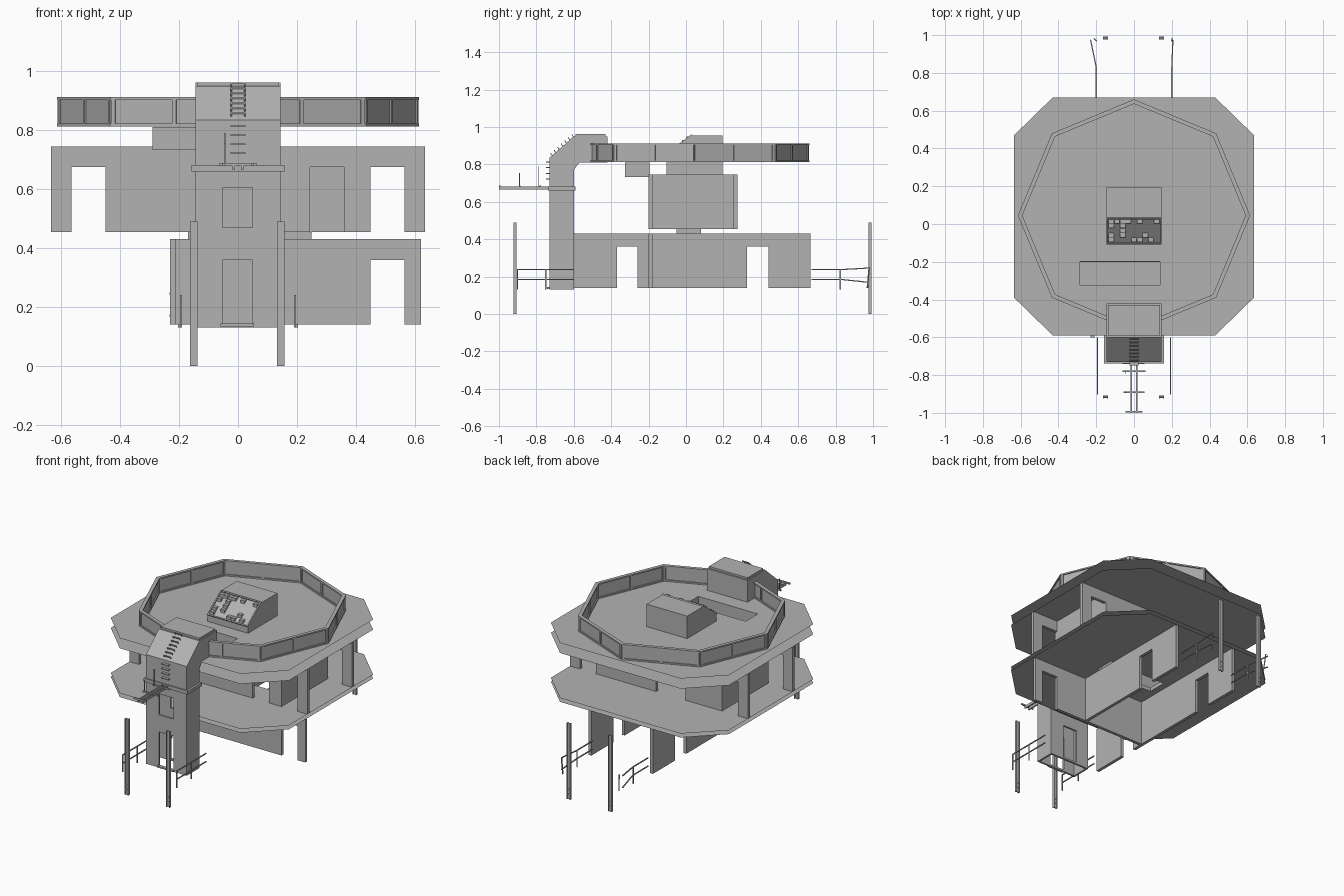
import bpy, bmesh, math, random
from mathutils import Vector, Matrix

if "Cube" in bpy.data.objects:
    bpy.data.objects.remove(bpy.data.objects["Cube"])
random.seed(4)

grey = bpy.data.materials.new("plain grey")
grey.use_nodes = True
grey.diffuse_color = (0.45, 0.45, 0.45, 1)
grey.node_tree.nodes["Principled BSDF"].inputs["Base Color"].default_value = grey.diffuse_color


def finish(name, bm, closed=True):
    if closed:
        bmesh.ops.recalc_face_normals(bm, faces=bm.faces)
    mesh = bpy.data.meshes.new(name)
    bm.to_mesh(mesh)
    bm.free()
    mesh.materials.append(grey)
    obj = bpy.data.objects.new(name, mesh)
    bpy.context.collection.objects.link(obj)
    return obj


def add_box(bm, lo, hi):
    lo, hi = Vector(lo), Vector(hi)
    size = hi - lo
    bmesh.ops.create_cube(bm, size=1, matrix=Matrix.Translation((lo + hi) / 2) @ Matrix.Diagonal((*size, 1)))


def boxes(name, pairs):
    bm = bmesh.new()
    for lo, hi in pairs:
        add_box(bm, lo, hi)
    return finish(name, bm)


def add_bar(bm, a, b, w):
    a, b = Vector(a), Vector(b)
    turn = (b - a).to_track_quat("Z", "Y").to_matrix().to_4x4()
    bmesh.ops.create_cube(bm, size=1, matrix=Matrix.Translation((a + b) / 2) @ turn
                          @ Matrix.Diagonal((w, w, (b - a).length, 1)))


def wall(name, axis, at, span, heights, openings=(), thick=0.02):
    """Wall running along x or y, with rectangular openings (start, end, bottom, top)."""
    z0, z1 = heights
    pieces, edge = [], span[0]
    for a, b, low, high in openings:
        pieces += [(edge, a, z0, z1), (a, b, z0, low), (a, b, high, z1)]
        edge = b
    pieces.append((edge, span[1], z0, z1))
    pairs = []
    for a, b, low, high in pieces:
        if b - a > 0.001 and high - low > 0.001:
            if axis == "x":
                pairs.append(((a, at, low), (b, at + thick, high)))
            else:
                pairs.append(((at, a, low), (at + thick, b, high)))
    return boxes(name, pairs)


def prism(name, profile, half):
    """Side outline in (y, z), extruded across x."""
    bm = bmesh.new()
    face = bm.faces.new([bm.verts.new((-half, y, z)) for y, z in profile])
    out = bmesh.ops.extrude_face_region(bm, geom=[face])
    bmesh.ops.translate(bm, vec=(half * 2, 0, 0), verts=[v for v in out["geom"] if isinstance(v, bmesh.types.BMVert)])
    return finish(name, bm)


def deck(name, z, hole):
    """Thin eight-sided deck with a rectangular stair opening."""
    x0, x1, y0, y1 = hole
    right = [(0.43, -0.59), (0.635, -0.39), (0.635, 0.47), (0.43, 0.67)]
    outline = right + [(-x, y) for x, y in reversed(right)]
    bm = bmesh.new()
    bm.faces.new([bm.verts.new((x, y, z)) for x, y in outline])
    for co, no in (((x0, 0, z), (1, 0, 0)), ((x1, 0, z), (1, 0, 0)), ((0, y0, z), (0, 1, 0)), ((0, y1, z), (0, 1, 0))):
        bmesh.ops.bisect_plane(bm, geom=bm.verts[:] + bm.edges[:] + bm.faces[:], plane_co=co, plane_no=no)
    inside = [f for f in bm.faces
              if x0 < f.calc_center_median().x < x1 and y0 < f.calc_center_median().y < y1]
    bmesh.ops.delete(bm, geom=inside, context="FACES")
    return finish(name, bm, closed=False)


# Decks and stair openings
upper_hole = (-0.29, 0.14, -0.325, -0.195)
lower_hole = (-0.17, 0.25, -0.05, 0.08)
deck("roof_deck", 0.81, upper_hole)
deck("roof_ceiling", 0.745, upper_hole)
deck("floor_deck", 0.455, lower_hole)
deck("floor_ceiling", 0.43, lower_hole)
for name, (x0, x1, y0, y1), low, high in (("upper_stairwell", upper_hole, 0.732, 0.81),
                                          ("lower_stairwell", lower_hole, 0.43, 0.455)):
    t = 0.003
    boxes(name, [((x0, y0, low), (x1, y0 + t, high)), ((x0, y1 - t, low), (x1, y1, high)),
                 ((x0, y0, low), (x0 + t, y1, high)), ((x1 - t, y0, low), (x1, y1, high))])

# Middle storey walls
mid = (0.455, 0.745)
top = 0.675
left_door, right_door = (-0.565, -0.45, mid[0], top), (0.45, 0.565, mid[0], top)
wall("middle_front_wall", "x", -0.2, (-0.635, 0.635), mid, [left_door, (0.245, 0.36, mid[0], top), right_door])
wall("middle_back_wall", "x", 0.255, (-0.635, 0.635), mid, [left_door, (-0.19, 0.02, mid[0], top), right_door])
for side, x in (("right", -0.45), ("left", 0.43)):
    wall("middle_" + side + "_wall", "y", x, (-0.18, 0.255), mid)

# Lower storey walls
low = (0.14, 0.43)
front_gap, back_gap = (-0.37, -0.26, 0.14, 0.36), (0.325, 0.44, 0.14, 0.36)
wall("lower_cross_wall", "x", -0.2, (-0.21, 0.62), low, [(0.45, 0.565, 0.14, 0.36)])
wall("lower_right_wall", "y", -0.23, (-0.6, 0.665), low, [front_gap, back_gap])
wall("lower_left_wall", "y", 0.21, (-0.2, 0.665), low, [back_gap])

# Hollow stair tower with doorways front and back
doorways = [(-0.053, 0.05, 0.142, 0.36), (-0.053, 0.05, 0.47, 0.605)]


def tower_wall(name, y, t=0.012):
    bm = bmesh.new()
    z = [0.13, 0.142, 0.36, 0.47, 0.605, 0.77]
    add_box(bm, (-0.145, y, z[0]), (-0.053, y + t, z[-1]))
    add_box(bm, (0.05, y, z[0]), (0.145, y + t, z[-1]))
    for a, b in zip(z[0::2], z[1::2]):
        add_box(bm, (-0.053, y, a), (0.05, y + t, b))
    finish(name, bm)


tower_wall("tower_front", -0.73)
tower_wall("tower_back", -0.612)
for side, x in (("right", -0.145), ("left", 0.133)):
    wall("tower_" + side + "_side", "y", x, (-0.718, -0.612), (0.13, 0.77), thick=0.012)
prism("tower_hood", [(-0.73, 0.77), (-0.73, 0.835), (-0.6, 0.95), (-0.42, 0.95), (-0.42, 0.81),
                     (-0.57, 0.81), (-0.6, 0.77)], 0.145)
boxes("hood_cap", [((-0.138, -0.59, 0.95), (0.138, -0.43, 0.962))])
boxes("door_sill", [((-0.06, -0.742, 0.134), (0.055, -0.73, 0.144))])
boxes("tower_collar", [((-0.158, -0.738, 0.66), (0.158, -0.73, 0.682)),
                       ((-0.158, -0.738, 0.66), (-0.145, -0.59, 0.682)),
                       ((0.145, -0.738, 0.66), (0.158, -0.59, 0.682))])

# Ladder rungs up the tower face and slope
bm = bmesh.new()
for i in range(4):
    z = 0.72 + i * 0.03
    add_box(bm, (-0.025, -0.748, z), (0.025, -0.73, z + 0.005))
for i in range(7):
    y, z = -0.715 + i * 0.019, 0.848 + i * 0.0168
    add_bar(bm, (-0.025, y - 0.008, z + 0.01), (0.025, y - 0.008, z + 0.01), 0.005)
    for x in (-0.023, 0.023):
        add_bar(bm, (x, y, z - 0.002), (x, y - 0.009, z + 0.011), 0.004)
finish("ladder_rungs", bm)

# Antenna boom reaching forward
bm = bmesh.new()
for x in (-0.014, 0.014):
    add_box(bm, (x - 0.004, -1, 0.665), (x + 0.004, -0.73, 0.682))
for y, half in ((-0.78, 0.062), (-0.89, 0.055), (-0.995, 0.045)):
    add_box(bm, (-half, y - 0.004, 0.678), (half, y + 0.004, 0.688))
for y, z in ((-0.89, 0.755), (-0.79, 0.79)):
    add_bar(bm, (-0.045, y, 0.68), (-0.045, y, z), 0.005)
finish("antenna_boom", bm)

# Eight-sided parapet with framed panels, two on each side
bm = bmesh.new()
centre = Vector((0, 0.045, 0))
corners = [centre + Vector((math.cos(a), math.sin(a), 0)) * 0.603 for a in [i * math.pi / 4 for i in range(8)]]
for a, b in zip(corners, corners[1:] + corners[:1]):
    along = b - a
    spin = Matrix.Translation(a) @ Matrix.Rotation(math.atan2(along.y, along.x), 4, "Z")
    L = along.length
    parts = [((0, -0.004, 0.815), (L, 0.004, 0.91)),
             ((-0.004, -0.011, 0.813), (L + 0.004, 0.011, 0.822)),
             ((-0.004, -0.011, 0.903), (L + 0.004, 0.011, 0.912))]
    for c in (0.007, L / 2, L - 0.007):
        parts.append(((c - 0.007, -0.01, 0.82), (c + 0.007, 0.01, 0.905)))
    for lo, hi in parts:
        old = set(bm.verts)
        add_box(bm, lo, hi)
        bmesh.ops.transform(bm, matrix=spin, verts=[v for v in bm.verts if v not in old])
finish("parapet", bm)

# Roof console with sloped, framed key panel
prism("console_body", [(-0.105, 0.745), (-0.105, 0.85), (0.035, 0.955), (0.195, 0.955), (0.195, 0.745)], 0.145)
tilt = math.atan2(0.105, 0.14)
slope = Matrix.Translation((0, -0.035, 0.9025)) @ Matrix.Rotation(tilt, 4, "X")
frame = boxes("console_frame", [((-0.145, -0.0875, 0), (0.145, -0.08, 0.008)), ((-0.145, 0.08, 0), (0.145, 0.0875, 0.008)),
                                ((-0.145, -0.08, 0), (-0.137, 0.08, 0.008)), ((0.137, -0.08, 0), (0.145, 0.08, 0.008))])
frame.data.transform(slope)
bm = bmesh.new()
for col in range(9):
    for row in range(5):
        if random.random() < 0.35:
            p = slope @ Vector((-0.12 + col * 0.03, -0.062 + row * 0.031, 0))
            add_box(bm, p - Vector((0.014, 0.012, 0.01)), p + Vector((0.014, 0.012, 0.01)))
finish("console_keys", bm)

# Four I-beam posts with base bands
for end, y in (("front", -0.915), ("back", 0.985)):
    for side, x in (("right", -0.15), ("left", 0.145)):
        pairs = [((x - 0.013, y - 0.008, 0), (x - 0.008, y + 0.008, 0.49)),
                 ((x + 0.008, y - 0.008, 0), (x + 0.013, y + 0.008, 0.49)),
                 ((x - 0.008, y - 0.003, 0), (x + 0.008, y + 0.003, 0.49))]
        pairs += [((x - 0.012, y - 0.007, z), (x + 0.012, y + 0.007, z + 0.005)) for z in (0.03, 0.06)]
        boxes(end + "_" + side + "_post", pairs)

# Handrails: straight at the front, partly bent at the back
for side, s in (("right", -1), ("left", 1)):
    bm = bmesh.new()
    x = 0.193 * s
    for z in (0.185, 0.238):
        add_bar(bm, (x, -0.9, z), (x, -0.6, z), 0.006)
    for y in (-0.9, -0.75):
        add_bar(bm, (x, y, 0.13), (x, y, 0.24), 0.006)
    finish("front_" + side + "_handrail", bm)
    bm = bmesh.new()
    bend = -0.03 if s < 0 else 0.006
    for z, drop in ((0.185, -0.015), (0.238, 0.008)):
        add_bar(bm, (s * 0.2, 0.67, z), (s * 0.2, 0.83, z), 0.006)
        add_bar(bm, (s * 0.2, 0.83, z), (s * 0.2 + bend, 0.975, z + drop), 0.006)
    add_bar(bm, (s * 0.2, 0.825, 0.13), (s * 0.2, 0.825, 0.24), 0.006)
    add_bar(bm, (s * 0.2, 0.97, 0.14), (s * 0.2 + bend / 3, 0.98, 0.25), 0.006)
    finish("back_" + side + "_handrail", bm)
